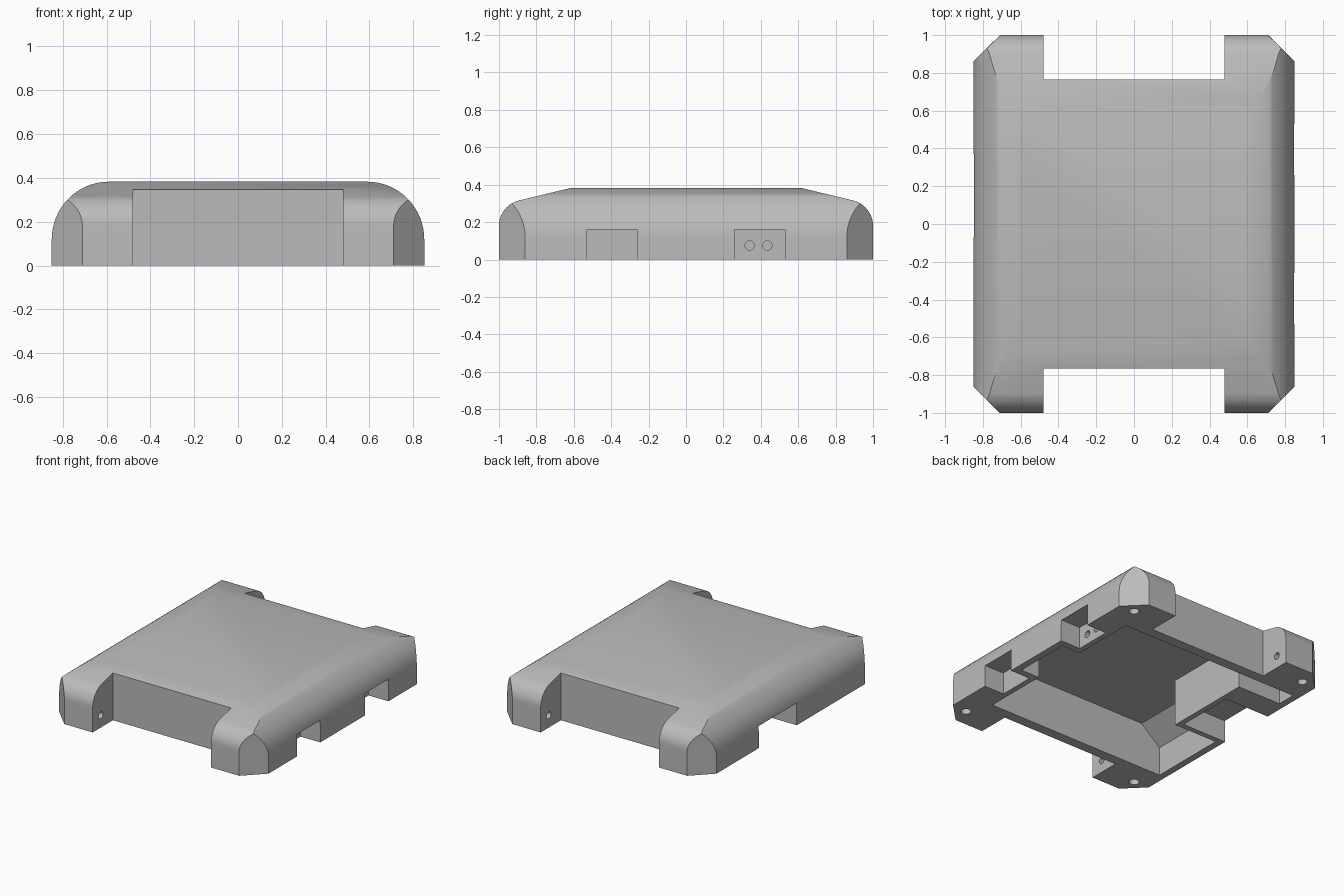
import bpy, bmesh, math
from mathutils import Matrix

if "Cube" in bpy.data.objects:
    bpy.data.objects.remove(bpy.data.objects["Cube"])

grey = bpy.data.materials.new("plain grey")
grey.diffuse_color = (0.5, 0.5, 0.5, 1)
grey.use_nodes = True
grey.node_tree.nodes["Principled BSDF"].inputs["Base Color"].default_value = grey.diffuse_color


def prism(name, pts, axis, lo, hi):
    """Extrude a closed 2D profile along an axis: x (y,z), y (x,z) or z (x,y)."""
    place = {"x": lambda a, b, t: (t, a, b), "y": lambda a, b, t: (a, t, b),
             "z": lambda a, b, t: (a, b, t)}[axis]
    bm = bmesh.new()
    low = [bm.verts.new(place(a, b, lo)) for a, b in pts]
    high = [bm.verts.new(place(a, b, hi)) for a, b in pts]
    bm.faces.new(low)
    bm.faces.new(high)
    n = len(pts)
    for i in range(n):
        j = (i + 1) % n
        bm.faces.new((low[i], low[j], high[j], high[i]))
    bmesh.ops.recalc_face_normals(bm, faces=bm.faces)
    return finish(name, bm)


def finish(name, bm):
    me = bpy.data.meshes.new(name)
    bm.to_mesh(me)
    bm.free()
    me.materials.append(grey)
    ob = bpy.data.objects.new(name, me)
    bpy.context.collection.objects.link(ob)
    return ob


def box(name, x0, x1, y0, y1, z0, z1):
    return prism(name, [(x0, y0), (x1, y0), (x1, y1), (x0, y1)], "z", z0, z1)


def rod(name, center, radius, axis, lo, hi):
    pts = [(center[0] + radius * math.cos(math.tau * i / 20),
            center[1] + radius * math.sin(math.tau * i / 20)) for i in range(20)]
    return prism(name, pts, axis, lo, hi)


def boolean(target, tool, op="DIFFERENCE"):
    """Apply a boolean and remove the tool."""
    mod = target.modifiers.new(op, "BOOLEAN")
    mod.operation, mod.solver, mod.object = op, "EXACT", tool
    dg = bpy.context.evaluated_depsgraph_get()
    me = bpy.data.meshes.new_from_object(target.evaluated_get(dg))
    target.modifiers.clear()
    target.data = me
    bpy.data.objects.remove(tool)


def mirrored(half):
    return half + [(-a, b) for a, b in reversed(half)]


def arc(cx, cz, rx, rz, a0, a1, n):
    return [(cx + rx * math.cos(math.radians(a0 + (a1 - a0) * i / n)),
             cz + rz * math.sin(math.radians(a0 + (a1 - a0) * i / n))) for i in range(n + 1)]


# Shell: rounded cross-section, sloped lengthwise section, chamfered plan
across = mirrored([(0.85, 0)] + arc(0.59, 0.12, 0.26, 0.263, 0, 90, 16))
along = mirrored([(1.0, 0)] + arc(0.86, 0.18, 0.14, 0.14, 0, 75, 12) + [(0.615, 0.383)])
plan = [(0.85, -0.86), (0.85, 0.86), (0.71, 1), (-0.71, 1),
        (-0.85, 0.86), (-0.85, -0.86), (-0.71, -1), (0.71, -1)]
shell = prism("shell", across, "y", -1.1, 1.1)
boolean(shell, prism("length_section", along, "x", -1.1, 1.1), "INTERSECT")
boolean(shell, prism("plan_section", plan, "z", -0.1, 0.6), "INTERSECT")

# End notches between the corner feet
for s in (-1, 1):
    y0, y1 = sorted((s * 0.765, s * 1.2))
    boolean(shell, box("end_notch", -0.48, 0.48, y0, y1, -0.1, 0.6))

# Hollow underside, leaving solid bosses around the side openings
cavity = prism("cavity", mirrored([(0.8, -0.1), (0.8, 0.21), (0.645, 0.34)]), "y", -0.69, 0.69)
for x0, x1, y0, y1 in ((0.65, 0.95, -0.8, -0.21), (0.65, 0.95, 0.21, 0.8),
                       (-0.95, -0.45, -0.11, 0.55)):
    boolean(cavity, box("boss", x0, x1, y0, y1, -0.2, 0.5))
boolean(shell, cavity)

# Side openings: two on the right, one deep one on the left
for x0, x1, y0, y1 in ((0.69, 0.95, -0.53, -0.26), (0.69, 0.95, 0.26, 0.53),
                       (-0.95, -0.49, -0.07, 0.37)):
    boolean(shell, box("side_opening", x0, x1, y0, y1, -0.1, 0.16))

# Cable holes through the rear right opening
for y in (0.34, 0.435):
    boolean(shell, rod("cable_hole", (y, 0.075), 0.025, "x", 0.6, 0.72))

# Screw holes under the feet and pin holes in their inner faces
for sx in (-1, 1):
    for sy in (-1, 1):
        boolean(shell, rod("screw_hole", (sx * 0.73, sy * 0.87), 0.034, "z", -0.1, 0.15))
        x0, x1 = sorted((sx * 0.4, sx * 0.62))
        boolean(shell, rod("pin_hole", (sy * 0.905, 0.09), 0.025, "x", x0, x1))

bpy.context.view_layer.objects.active = shell
shell.select_set(True)
bpy.ops.object.shade_smooth_by_angle(angle=math.radians(30))
